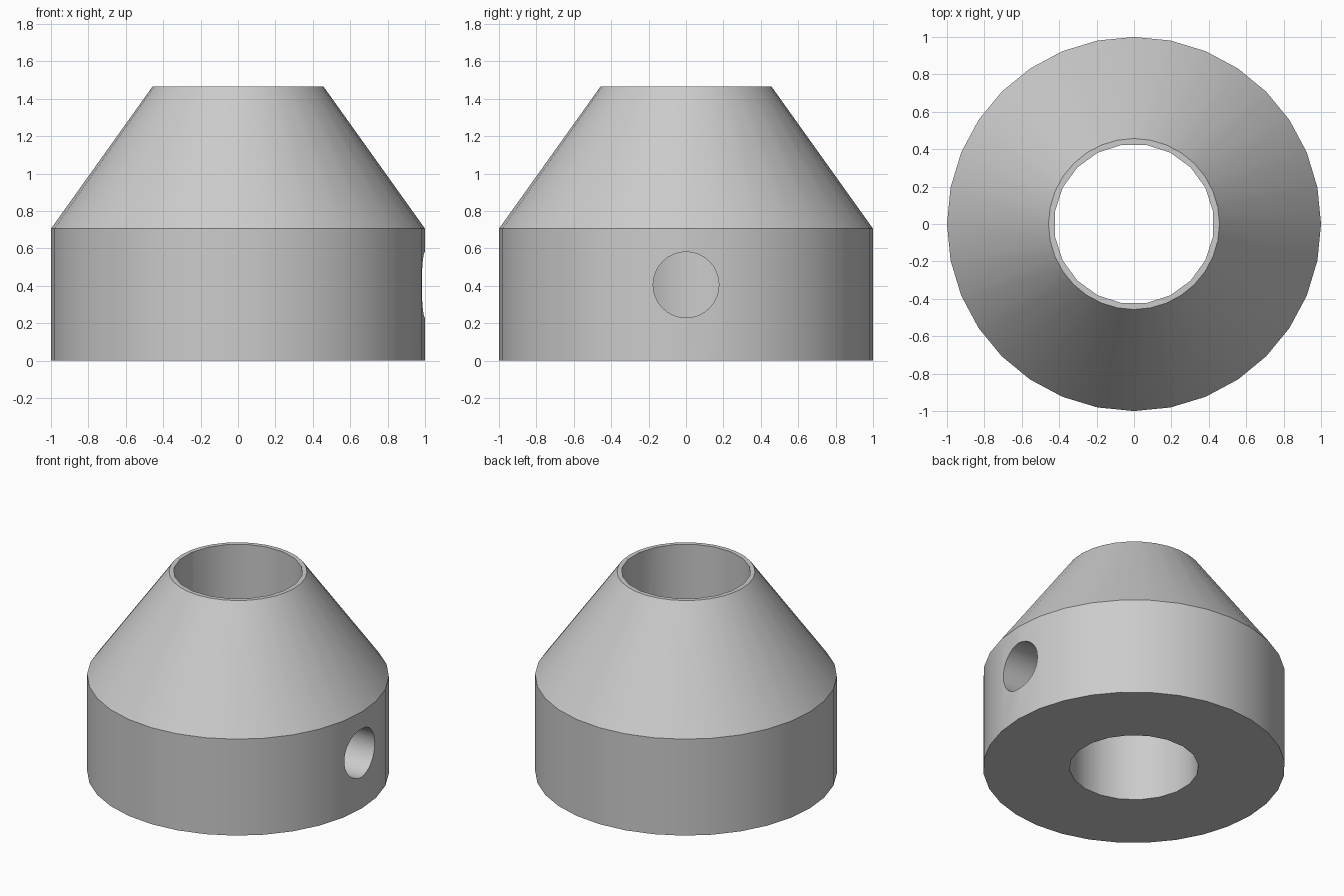
import bpy, bmesh
from math import pi, cos, sin, radians

default = bpy.data.objects.get("Cube")
if default:
    bpy.data.objects.remove(default, do_unlink=True)

grey = bpy.data.materials.new("plain grey")
grey.use_nodes = True
COLOUR = (0.6, 0.6, 0.6, 1)
grey.diffuse_color = COLOUR
grey.node_tree.nodes["Principled BSDF"].inputs["Base Color"].default_value = COLOUR


def lathe(name, profile, sides, turn=0.0):
    """Closed solid of revolution around z from (radius, height) pairs."""
    bm = bmesh.new()
    rings = []
    for r, z in profile:
        angles = [turn + 2 * pi * i / sides for i in range(sides)]
        rings.append([bm.verts.new((r * cos(a), r * sin(a), z)) for a in angles])
    for low, high in zip(rings, rings[1:]):
        for i in range(sides):
            j = (i + 1) % sides
            bm.faces.new((low[i], low[j], high[j], high[i]))
    bm.faces.new(rings[0][::-1])
    bm.faces.new(rings[-1])
    mesh = bpy.data.meshes.new(name)
    bm.to_mesh(mesh)
    bm.free()
    mesh.materials.append(grey)
    obj = bpy.data.objects.new(name, mesh)
    bpy.context.collection.objects.link(obj)
    return obj


def cut(target, cutter):
    """Subtract the cutter from the target, then discard it."""
    cutter.hide_render = True
    mod = target.modifiers.new("cut", "BOOLEAN")
    mod.operation = "DIFFERENCE"
    mod.solver = "EXACT"
    mod.object = cutter
    bpy.context.view_layer.objects.active = target
    bpy.ops.object.modifier_apply(modifier=mod.name)
    bpy.data.objects.remove(cutter, do_unlink=True)


# Cylindrical base with a tapered top
collar = lathe("tapered_collar", [(1, 0), (1, 0.705), (0.457, 1.465)], 32)

# Vertical bore right through the middle
cut(collar, lathe("bore_cutter", [(0.428, -0.2), (0.428, 1.7)], 20, radians(9)))

# Radial side hole from the +x face into the bore
side = lathe("side_hole_cutter", [(0.176, 0), (0.176, 1.2)], 32)
side.rotation_euler = (0, pi / 2, 0)
side.location = (0, 0, 0.405)
bpy.context.view_layer.update()
cut(collar, side)

# Smooth walls with crisp rims
bpy.ops.object.select_all(action="DESELECT")
collar.select_set(True)
bpy.context.view_layer.objects.active = collar
bpy.ops.object.shade_smooth_by_angle(angle=radians(30))
